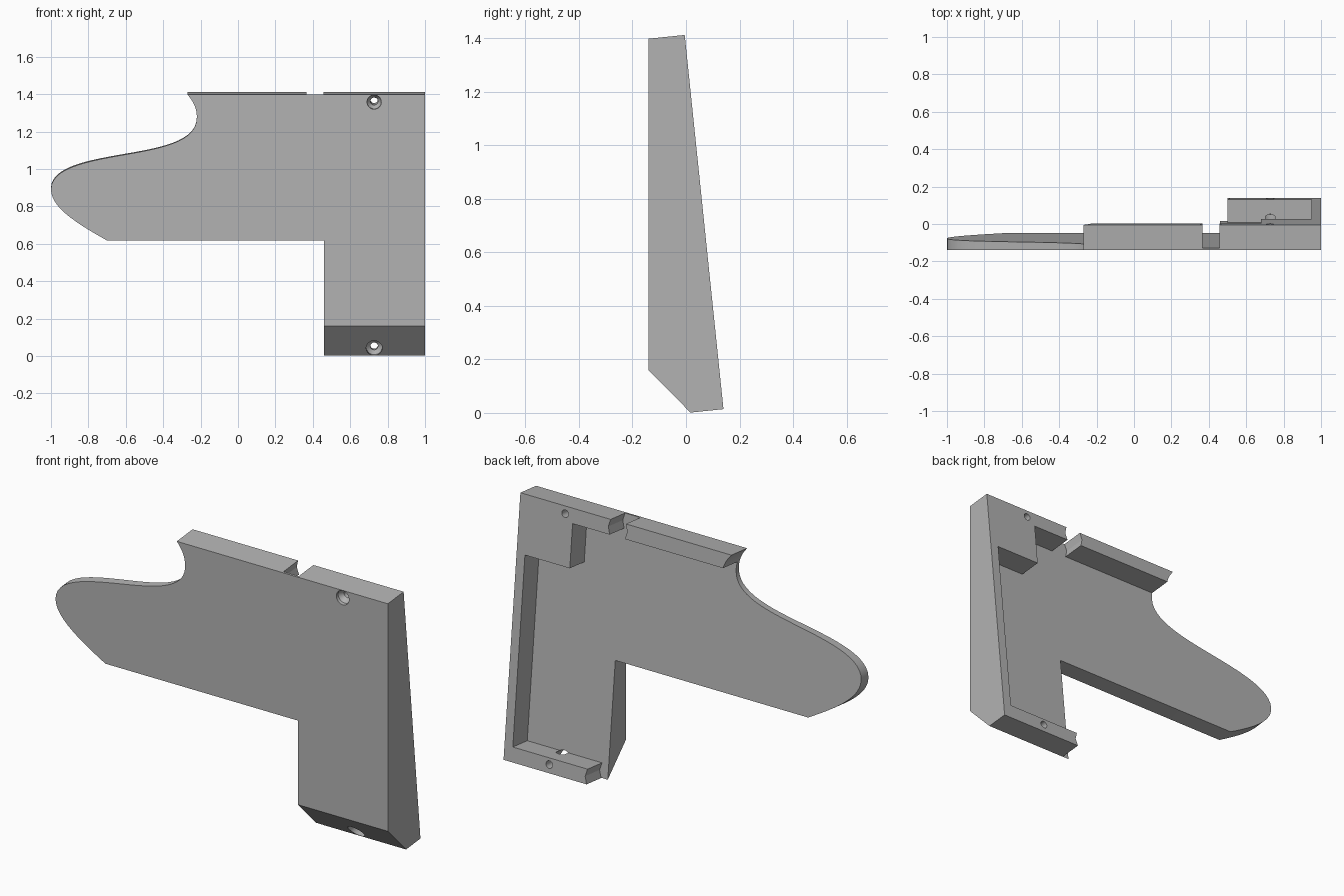
import bpy
import bmesh
from math import atan, cos, sin, pi, radians
from mathutils import Vector
from mathutils.geometry import interpolate_bezier

if "Cube" in bpy.data.objects:
    bpy.data.objects.remove(bpy.data.objects["Cube"])

grey = bpy.data.materials.new("plain grey")
grey.use_nodes = True
grey.diffuse_color = (0.45, 0.45, 0.45, 1)
grey.node_tree.nodes["Principled BSDF"].inputs["Base Color"].default_value = (0.45, 0.45, 0.45, 1)

# Tilted frame of the back plane: v runs up it, n points out of it
TILT = atan(0.1036)
UP = Vector((0, -sin(TILT), cos(TILT)))
OUT = Vector((0, cos(TILT), sin(TILT)))
BASE = Vector((0, 0.14, 0.014))
LENGTH = 1.405
FLOOR = -0.125


def tilted(x, v, n):
    return BASE + Vector((x, 0, 0)) + UP * v + OUT * n


def loft(name, rings):
    """Solid skinned through equal rings of points, capped at both ends."""
    bm = bmesh.new()
    loops = [[bm.verts.new(p) for p in ring] for ring in rings]
    for a, b in zip(loops, loops[1:]):
        for i in range(len(a)):
            bm.faces.new((a[i - 1], a[i], b[i], b[i - 1]))
    bm.faces.new(loops[0])
    bm.faces.new(loops[-1])
    bmesh.ops.recalc_face_normals(bm, faces=bm.faces)
    mesh = bpy.data.meshes.new(name)
    bm.to_mesh(mesh)
    bm.free()
    obj = bpy.data.objects.new(name, mesh)
    obj.data.materials.append(grey)
    bpy.context.collection.objects.link(obj)
    return obj


def slab(name, outline, n0, n1):
    return loft(name, [[tilted(x, v, n) for x, v in outline] for n in (n0, n1)])


def bore(name, x, v, profile, sides=32):
    angles = [2 * pi * i / sides for i in range(sides)]
    return loft(name, [[tilted(x + r * cos(a), v + r * sin(a), n) for a in angles]
                       for r, n in profile])


def cut(body, cutter):
    cutter.hide_render = True
    mod = body.modifiers.new("cut", 'BOOLEAN')
    mod.operation = 'DIFFERENCE'
    mod.solver = 'EXACT'
    mod.object = cutter
    bpy.context.view_layer.objects.active = body
    bpy.ops.object.modifier_apply(modifier=mod.name)
    bpy.data.objects.remove(cutter)


# Fin edge, from its lower corner round the tip to the top (x, front height)
knots = [(-0.70, 0.62), (-0.87, 0.715), (-1.0, 0.80),
         (-1.0, 0.893), (-1.0, 1.01), (-0.80, 1.045),
         (-0.60, 1.08), (-0.40, 1.115), (-0.22, 1.15),
         (-0.22, 1.278), (-0.22, 1.33), (-0.24, 1.365), (-0.27, 1.40)]
fin = []
for i in range(0, len(knots) - 1, 3):
    seg = [Vector((x, z, 0)) for x, z in knots[i:i + 4]]
    fin += interpolate_bezier(*seg, 14)[(1 if i else 0):]
fin = [(p.x, p.y * cos(TILT) + 0.012) for p in fin]
fin[-1] = (fin[-1][0], LENGTH)

# Whole body at full depth
body = slab("bracket_panel",
            fin + [(1, LENGTH), (1, 0), (0.46, 0), (0.46, 0.629)], -0.5, 0)

# Upright front and sloping toe
toe = [(-0.14, 1.7), (-0.14, 0.16), (0.015, 0.003), (0.115, -0.098), (-0.8, -0.098), (-0.8, 1.7)]
cut(body, loft("front_cutter", [[(x, y, z) for y, z in toe] for x in (-1.2, 1.2)]))

# Pocket in the back, leaving the side wall, bars with grooved ends and a block
pocket = [(0.95, 0.08), (0.95, 1.09), (0.68, 1.09), (0.68, 1.325),
          (0.457, 1.325), (0.468, 1.365), (0.457, LENGTH), (0.457, 1.5),
          (0.365, 1.5), (0.365, LENGTH), (0.354, 1.365), (0.365, 1.325),
          (-1.1, 1.325), (-1.1, -0.1), (0.50, -0.1), (0.50, 0), (0.512, 0.04), (0.50, 0.08)]
cut(body, slab("pocket_cutter", pocket, FLOOR, 0.2))

# Recessed screw holes
cut(body, bore("top_hole", 0.728, 1.365,
               [(0.038, -0.2), (0.038, -0.125), (0.02, -0.1), (0.02, 0.1)]))
cut(body, bore("bottom_hole", 0.728, 0.045,
               [(0.043, -0.4), (0.043, -0.09), (0.02, -0.06), (0.02, 0.1)]))

bpy.ops.object.select_all(action='DESELECT')
body.select_set(True)
bpy.context.view_layer.objects.active = body
bpy.ops.object.shade_smooth_by_angle(angle=radians(30))
